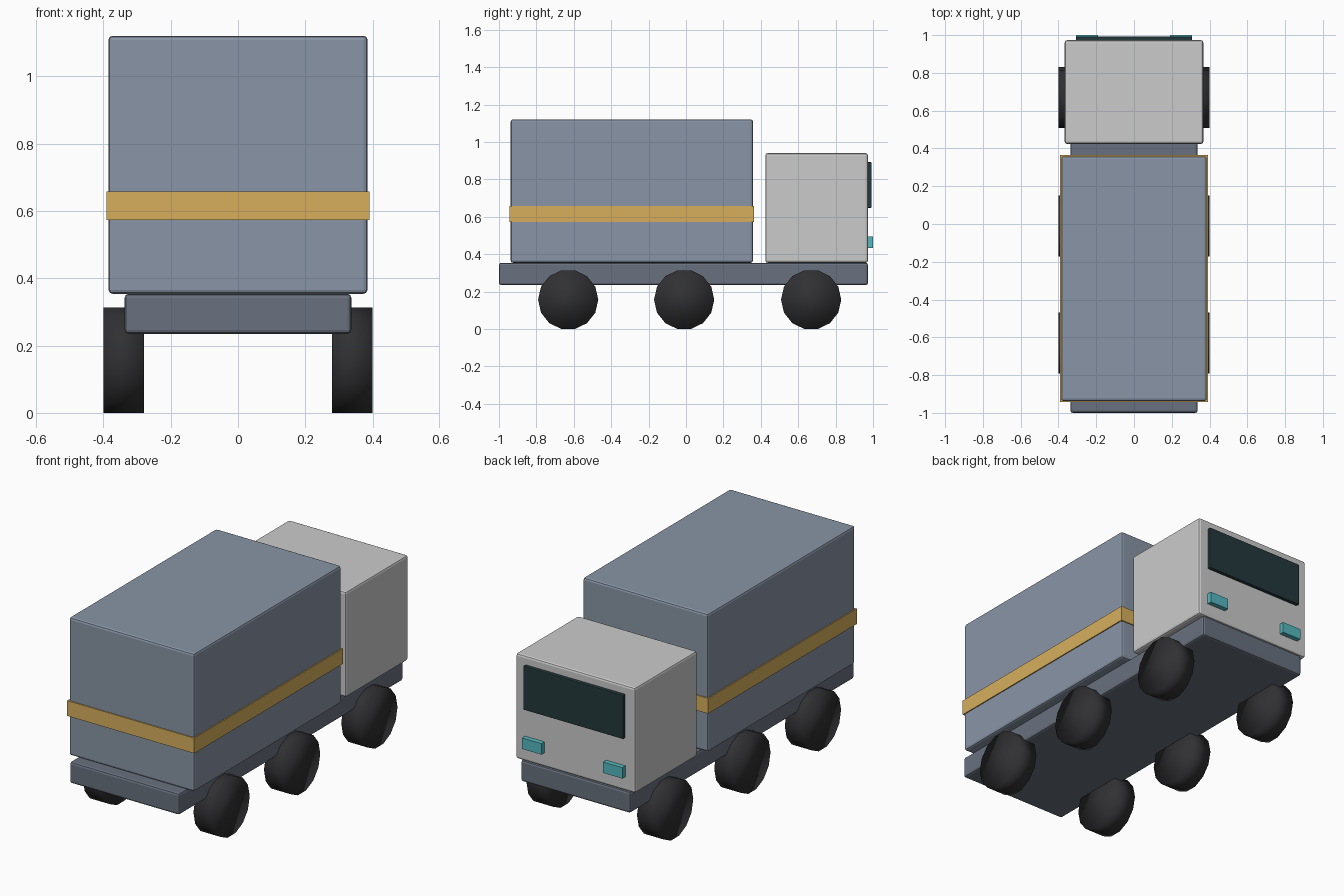
import bpy
import math

if "Cube" in bpy.data.objects:
    bpy.data.objects.remove(bpy.data.objects["Cube"])


def material(name, rgb):
    m = bpy.data.materials.new(name)
    m.diffuse_color = (*rgb, 1)
    m.use_nodes = True
    m.node_tree.nodes["Principled BSDF"].inputs["Base Color"].default_value = m.diffuse_color
    return m


BODY = material("body_blue_grey", (0.25, 0.30, 0.38))
FRAME = material("frame_slate", (0.14, 0.165, 0.21))
CAB = material("cab_light_grey", (0.60, 0.62, 0.63))
STRIPE = material("stripe_amber", (0.68, 0.43, 0.11))
GLASS = material("glass_dark", (0.018, 0.04, 0.045))
LAMP = material("lamp_teal", (0.09, 0.48, 0.52))
RUBBER = material("rubber_black", (0.03, 0.03, 0.033))


def box(name, x, y, z, mat, bevel=0.0):
    """Box from (min, max) extents on each axis."""
    bpy.ops.mesh.primitive_cube_add(size=1, location=[sum(r) / 2 for r in (x, y, z)])
    o = bpy.context.object
    o.name = name
    o.scale = [r[1] - r[0] for r in (x, y, z)]
    bpy.ops.object.transform_apply(location=False, rotation=False, scale=True)
    o.data.materials.append(mat)
    if bevel:
        b = o.modifiers.new("bevel", "BEVEL")
        b.width = bevel
        b.segments = 2
    return o


# Chassis, cargo box and cab with softened edges
box("chassis", (-0.337, 0.337), (-1.0, 0.973), (0.235, 0.354), FRAME, 0.012)
box("cargo_box", (-0.385, 0.385), (-0.937, 0.358), (0.354, 1.121), BODY, 0.012)
box("cab", (-0.367, 0.367), (0.424, 0.973), (0.354, 0.94), CAB, 0.012)

# Stripe around the cargo box
box("stripe", (-0.391, 0.391), (-0.943, 0.364), (0.573, 0.658), STRIPE)

# Windscreen and headlights on the cab face
box("windscreen", (-0.307, 0.307), (0.955, 0.992), (0.648, 0.892), GLASS, 0.004)
for side, s in (("left", -1), ("right", 1)):
    xs = sorted((s * 0.19, s * 0.308))
    box("headlight_" + side, xs, (0.96, 1.0), (0.433, 0.494), LAMP)

# Three axles of 14-sided wheels
for axle, y in (("rear", -0.63), ("middle", -0.01), ("front", 0.669)):
    for side, s in (("left", -1), ("right", 1)):
        bpy.ops.mesh.primitive_cylinder_add(
            vertices=14, radius=0.161, depth=0.121,
            location=(s * 0.34, y, 0.157), rotation=(0, math.pi / 2, 0))
        wheel = bpy.context.object
        wheel.name = f"wheel_{axle}_{side}"
        wheel.data.materials.append(RUBBER)
        bpy.ops.object.shade_smooth()
